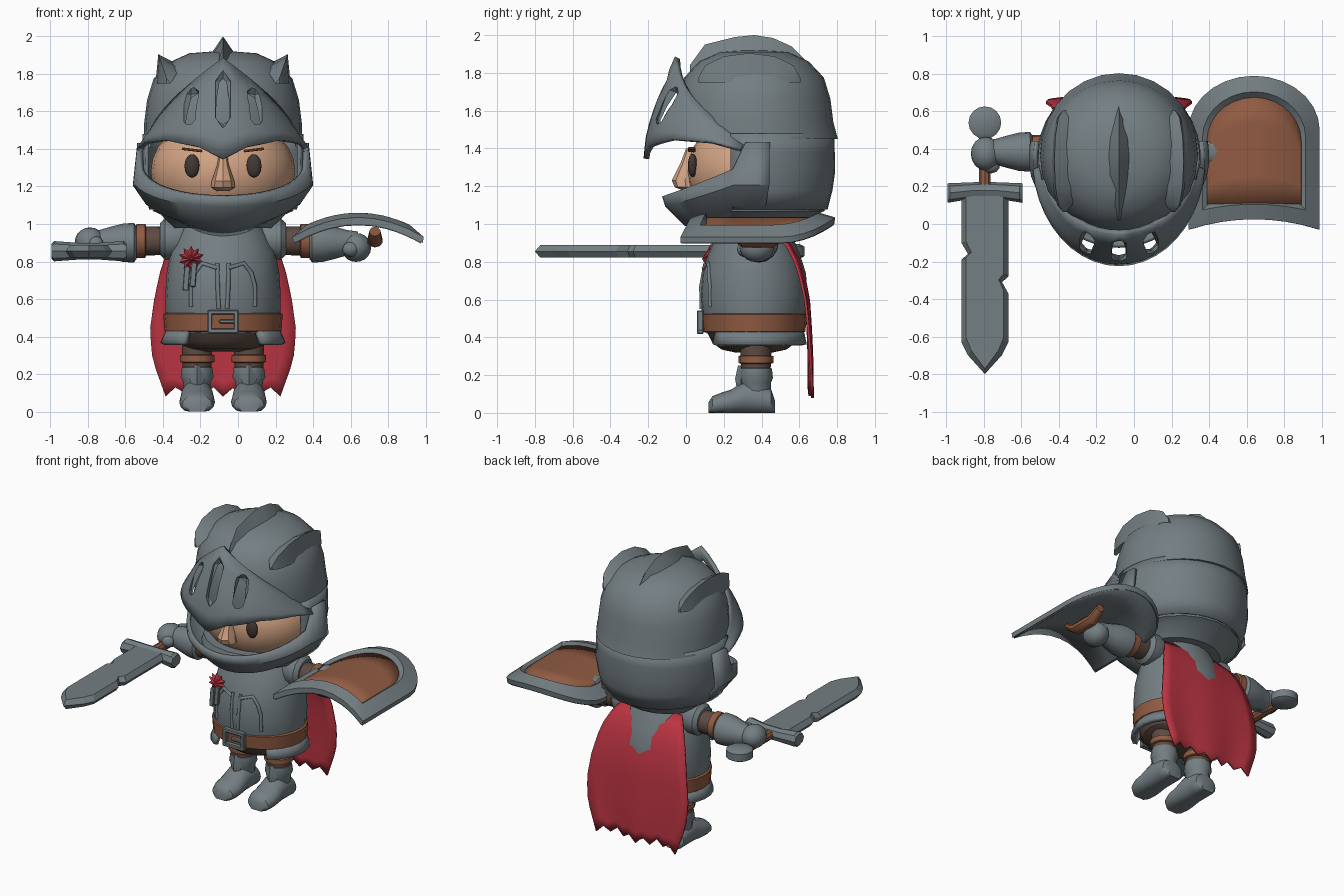
import bpy, bmesh
from math import sin, cos, pi, radians, sqrt
from mathutils import Vector

if "Cube" in bpy.data.objects:
    bpy.data.objects.remove(bpy.data.objects["Cube"])

CX, CY = -0.08, 0.36      # body axis


def mat(name, c):
    m = bpy.data.materials.new(name)
    m.diffuse_color = (*c, 1)
    m.use_nodes = True
    m.node_tree.nodes["Principled BSDF"].inputs["Base Color"].default_value = m.diffuse_color
    return m


STEEL = mat("steel grey", (0.175, 0.21, 0.225))
BROWN = mat("leather brown", (0.28, 0.105, 0.055))
DARK = mat("dark brown cloth", (0.11, 0.07, 0.055))
SKIN = mat("skin", (0.65, 0.37, 0.23))
RED = mat("cloth red", (0.5, 0.035, 0.055))
EYE = mat("eye brown", (0.055, 0.04, 0.037))


def finish(name, bm, m, angle=35):
    bmesh.ops.recalc_face_normals(bm, faces=bm.faces)
    me = bpy.data.meshes.new(name)
    bm.to_mesh(me)
    bm.free()
    ob = bpy.data.objects.new(name, me)
    bpy.context.collection.objects.link(ob)
    me.materials.append(m)
    bpy.ops.object.select_all(action='DESELECT')
    ob.select_set(True)
    bpy.context.view_layer.objects.active = ob
    if angle:
        bpy.ops.object.shade_smooth_by_angle(angle=radians(angle))
    return ob


def patch(name, nu, nv, fn, m, thick=0, wrap=False, wrap_v=False, caps=False, angle=35):
    """Grid surface from fn(u, v), optionally closed or thickened."""
    bm = bmesh.new()
    cu, cv = (nu if wrap else nu + 1), (nv if wrap_v else nv + 1)
    g = [[bm.verts.new(fn(i / nu, j / nv)) for i in range(cu)] for j in range(cv)]
    for j in range(nv):
        for i in range(nu):
            a, b = (i + 1) % cu, (j + 1) % cv
            bm.faces.new((g[j][i], g[j][a], g[b][a], g[b][i]))
    if caps:
        bm.faces.new(g[0])
        bm.faces.new(g[-1])
    ob = finish(name, bm, m, angle)
    if thick:
        s = ob.modifiers.new("thickness", 'SOLIDIFY')
        s.thickness, s.offset = thick, 0
    return ob


def loft(name, rings, m, c=(CX, CY), axis='Z', n=20, angle=35):
    """Capped solid of elliptical rings (position, ra, rb[, da, db])."""
    def fn(u, v):
        r = list(rings[round(v * (len(rings) - 1))]) + [0, 0]
        a, b = c[0] + r[1] * sin(2 * pi * u) + r[3], c[1] - r[2] * cos(2 * pi * u) + r[4]
        return {'Z': (a, b, r[0]), 'X': (r[0], a, b), 'Y': (a, r[0], b)}[axis]
    return patch(name, n, len(rings) - 1, fn, m, wrap=True, caps=True, angle=angle)


def ball(name, c, r, m, seg=16, rings=10):
    bm = bmesh.new()
    bmesh.ops.create_uvsphere(bm, u_segments=seg, v_segments=rings, radius=1)
    bmesh.ops.scale(bm, vec=r, verts=bm.verts)
    bmesh.ops.translate(bm, vec=c, verts=bm.verts)
    return finish(name, bm, m)


def box(name, c, s, m, bevel=0.01, roll=0):
    bm = bmesh.new()
    bmesh.ops.create_cube(bm, size=1)
    bmesh.ops.scale(bm, vec=s, verts=bm.verts)
    if bevel:
        bmesh.ops.bevel(bm, geom=bm.edges[:], offset=bevel, segments=1, affect='EDGES')
    ob = finish(name, bm, m)
    ob.location, ob.rotation_euler = c, (0, roll, 0)
    return ob


def lerp(t, table):
    """Piecewise linear lookup in ascending (key, value...) rows."""
    for p, q in zip(table, table[1:]):
        if t <= q[0]:
            k = max(0, (t - p[0]) / (q[0] - p[0]))
            return [x + (y - x) * k for x, y in zip(p[1:], q[1:])]
    return list(table[-1][1:])


def around(f, rx, ry, z):
    return (CX + rx * sin(f), CY - ry * cos(f), z)


# ---- helmet: dome, back shell, jaw guard, visor, crests
loft("helmet_dome", [(1.92, .05, .05), (1.91, .18, .18), (1.86, .29, .29), (1.775, .37, .37), (1.66, .405, .405),
     (1.54, .42, .42), (1.45, .422, .43, 0, .014)], STEEL, n=28, angle=50)
BACK = [(0, .385), (.15, .405), (.5, .425), (1, .42)]
patch("helmet_back", 20, 4, lambda u, v: around(radians(73 + 214 * u), lerp(v, BACK)[0],
      lerp(v, BACK)[0] - .005, 1.08 + .4 * v), STEEL, .02, angle=50)
loft("helmet_collar", [(1.12, .36, .36), (1.07, .375, .375), (1.05, .33, .33), (.98, .27, .24)], STEEL)

JAW = [(0, .16, .14, .93), (.33, .36, .36, 1.0), (.67, .45, .46, 1.1), (1, .445, .475, 1.15)]


def jaw(u, v):
    f = radians(-100 + 200 * u)
    t = abs(f) / radians(77)
    rx, ry, z = lerp(v, JAW)
    low, top = .11 * min(1, t) ** 2, (.14 * t * t if t < 1 else .28)
    return around(f, rx + .06 * min(1, t) ** 4 * (1 - v), ry, z + low + (top - low) * max(0, v * 3 - 2))


patch("jaw_guard", 26, 3, jaw, STEEL, .025)

VIS = [(0, .45, .57), (.28, .445, .555), (.6, .425, .50), (1, .40, .405)]


def visor_pt(u, v):
    f = radians(-83 + 166 * u)
    a = abs(f) / radians(83)
    rx, ry = lerp(v, VIS)
    zb = lerp(a, [(0, 1.345), (.2, 1.41), (.5, 1.445), (.8, 1.43), (1, 1.39)])[0]
    return around(f, rx, ry, zb + (1.88 - .46 * a - zb) * v)


visor = patch("visor", 20, 5, visor_pt, STEEL, .03)
for i, (x, y, z, h) in enumerate([(-.17, -.1, 1.625, .13), (0, -.145, 1.665, .165), (.17, -.1, 1.625, .13)]):
    bm = bmesh.new()
    bmesh.ops.create_cone(bm, cap_ends=True, segments=6, radius1=.045, radius2=.045, depth=h * 1.3)
    for sgn in (-1, 1):
        end = [v for v in bm.verts if v.co.z * sgn > 0]
        face = [f for f in bm.faces if all(v in end for v in f.verts)]
        tip = bmesh.ops.poke(bm, faces=face)['verts'][0]
        tip.co.z = sgn * h
    cut = finish("visor_slot_cutter", bm, STEEL, 0)
    cut.location = (CX + x, y, z)
    cut.rotation_euler = (-.33, 0, 0)
    cut.hide_render = True
    cut.hide_set(True)
    b = visor.modifiers.new("slot", 'BOOLEAN')
    b.object, b.operation, b.solver = cut, 'DIFFERENCE', 'EXACT'
# dark steel backing inside the slots is the dome itself

CREST = [(-.34, 1.84, 1.8), (-.26, 1.95, 1.82), (-.1, 1.99, 1.88), (0, 2.0, 1.89), (.1, 1.985, 1.88), (.2, 1.94, 1.84),
         (.34, 1.80, 1.74)]


def crest(u, v):
    y, top, low = CREST[round(v * 6)]
    w = .075 * (1 - (y / .36) ** 2)
    return (CX + (0, w, -w)[round(u * 3) % 3], CY + y, top if round(u * 3) % 3 == 0 else low)


patch("centre_crest", 3, 6, crest, STEEL, wrap=True, caps=True)
for s in (-1, 1):
    def side_crest(u, v, s=s):
        k = sin(pi * v)
        x, z = [(.30 + .045 * k, 1.775 + .13 * k), (.30 + .06 * k, 1.75 - .0 * k), (.28 - .06 * k, 1.75 + .09 * k)][round(u * 3) % 3]
        return (CX + s * x, .335 - .27 * cos(pi * v), z)
    patch("side_crest", 3, 6, side_crest, STEEL, wrap=True, caps=True)

# ---- head and face
ball("head", (CX, .36, 1.28), (.385, .355, .3), SKIN, 24, 14)
loft("nose", [(1.40, .02, .03, 0, .03), (1.32, .03, .045, 0, .015), (1.23, .06, .07, 0, -.005), (1.195, .065, .06, 0, 0),
     (1.175, .03, .03, 0, .02)], SKIN, c=(CX, 0), n=8)
for s in (-1, 1):
    ball("eye", (CX + s * .165, .035, 1.31), (.04, .025, .062), EYE)
    box("eyebrow", (CX + s * .165, .03, 1.395), (.11, .04, .014), BROWN, .004, roll=-s * .12)

# ---- torso, belt and skirt
TORSO = [(.42, .285, .25), (.5, .305, .272), (.62, .308, .285), (.74, .30, .275), (.85, .28, .24), (.94, .24, .2), (1.03, .18, .16)]
loft("torso", TORSO, STEEL, n=24, angle=50)
loft("belt", [(.425, .29, .255), (.43, .312, .272), (.52, .318, .28), (.53, .30, .265)], BROWN, n=24)
loft("pelvis", [(.43, .28, .25), (.37, .25, .22), (.335, .18, .17), (.32, .1, .1)], DARK)
patch("armour_skirt", 20, 2, lambda u, v: around(radians(38 + 284 * u), .292 + .03 * v, .25 + .015 * v,
      .43 - .07 * v), STEEL, .03)
bz = .075
for dz in (-.05, .05):
    box("buckle_bar", (CX, bz, .48 + dz), (.165, .035, .025), STEEL, .005)
for dx in (-.07, .07):
    box("buckle_side", (CX + dx, bz, .48), (.025, .035, .12), STEEL, .005)
box("buckle_prong", (CX + .025, bz, .48), (.09, .03, .02), STEEL, .005)


def front(x, z):
    rx, ry = lerp(z, TORSO)
    return Vector((CX + x, CY - ry * sqrt(max(0, 1 - (x / rx) ** 2)), z))


# chest trim following the torso surface
for s in (-1, 1):
    for pts in ([(.17, .56), (.17, .67), (.15, .74), (.11, .79), (.03, .765)], [(.03, .79), (.028, .67), (.022, .55)]):
        cu = bpy.data.curves.new("chest_trim", 'CURVE')
        cu.dimensions, cu.bevel_depth, cu.bevel_resolution, cu.use_fill_caps = '3D', .012, 1, True
        sp = cu.splines.new('POLY')
        sp.points.add(len(pts) - 1)
        for p, (x, z) in zip(sp.points, pts):
            p.co = (*front(s * x, z), 1)
        ob = bpy.data.objects.new("chest_trim", cu)
        cu.materials.append(STEEL)
        bpy.context.collection.objects.link(ob)
        bpy.ops.object.select_all(action='DESELECT')
        ob.select_set(True)
        bpy.context.view_layer.objects.active = ob
        bpy.ops.object.convert(target='MESH')

# rosette with two ribbon tails
bm = bmesh.new()
star = [bm.verts.new((-.25 + (.068, .045)[i % 2] * sin(pi * i / 10), .125, .815 + (.068, .045)[i % 2] * cos(pi * i / 10)))
        for i in range(20)]
for y in (.085, .16):
    tip = bm.verts.new((-.25, y, .815))
    for i in range(20):
        bm.faces.new((star[i], star[(i + 1) % 20], tip))
finish("rosette", bm, RED, 0)
for dx, z in ((-.025, .71), (.012, .73)):
    box("ribbon_tail", (-.25 + dx, .115, z), (.032, .03, .13), STEEL, .004, roll=.08)

# ---- legs and boots
for s in (-1, 1):
    c = (CX + s * .138, .37)
    loft("leg", [(.15, .075, .075), (.4, .085, .085)], DARK, c, n=14)
    loft("knee_strap", [(.26, .08, .08), (.265, .094, .092), (.3, .094, .092), (.305, .08, .08)], BROWN, c, n=14)
    loft("greave", [(.08, .075, .08), (.16, .076, .08), (.185, .09, .09), (.235, .083, .085), (.24, .07, .07)], STEEL, c, n=14)
    loft("shin_ridge", [(.12, .02, .02), (.18, .045, .03), (.25, .008, .015)], STEEL, (c[0], .29), n=4)
    FOOT = [(.12, .05, .035), (.14, .08, .05), (.19, .095, .06), (.24, .094, .068), (.31, .088, .09), (.4, .085, .085), (.45, .08, .07),
            (.47, .05, .04)]
    foot = loft("boot", [(y, w, h, 0, max(0, h - .012)) for y, w, h in FOOT], STEEL, (c[0], 0), 'Y', n=16)
    for v in foot.data.vertices:
        v.co.z = max(0, v.co.z)

# ---- arms
for s in (-1, 1):
    def arm(name, rings, m, z=.91):
        loft(name, [(CX + s * t, r, r) for t, r in rings], m, (.385, z), 'X', n=16)
    arm("pauldron", [(.2, .09), (.25, .108), (.31, .108), (.335, .085)], STEEL, .92)
    arm("sleeve", [(.3, .075), (.5, .08)], DARK)
    arm("arm_strap", [(.41, .08), (.415, .09), (.46, .09), (.465, .08)], BROWN)
    arm("gauntlet", [(.46, .085), (.475, .105), (.53, .103), (.6, .085), (.66, .068), (.72, .06)], STEEL, .9)
    hz = .905 if s < 0 else .875
    ball("fist", (CX + s * .71, .375, hz), (.08, .09, .077), STEEL)
    ball("thumb", (CX + s * .68, .31, hz - .01), (.045, .04, .04), STEEL, 10, 8)

# ---- sword
SX, SZ = -.795, .855
loft("sword_grip", [(.15, .033, .033), (.52, .033, .033)], BROWN, (SX, SZ), 'Y', n=10)
loft("pommel", [(SZ - .04, .06, .06), (SZ - .025, .087, .087), (SZ + .025, .087, .087), (SZ + .04, .06, .06)], STEEL, (SX, .54), n=16)
loft("crossguard", [(SX + x, .04 + .012 * abs(x) / .2, h, -.02 * abs(x) / .2, 0) for x, h in
     ((-.2, .04), (-.185, .054), (-.06, .045), (.06, .045), (.185, .054), (.2, .04))], STEEL, (.185, SZ), 'X', n=8)
EDGE = [(-.125, .15), (-.125, -.1), (-.09, -.16), (-.125, -.19), (-.125, -.63), (-.09, -.7), (0, -.8), (.09, -.7),
        (.125, -.63), (.125, -.37), (.092, -.31), (.125, -.28), (.125, .15)]
bm = bmesh.new()
rows = [[bm.verts.new((SX + x * k, .15 + (y - .15) * (.97 if k < 1 else 1), SZ + dz)) for x, y in EDGE]
        for k, dz in ((.8, -.033), (1, 0), (.8, .033))]
for a, b in zip(rows, rows[1:]):
    for i in range(len(EDGE)):
        j = (i + 1) % len(EDGE)
        bm.faces.new((a[i], a[j], b[j], b[i]))
bm.faces.new(rows[0])
bm.faces.new(rows[-1])
finish("sword_blade", bm, STEEL, 0)

# ---- shield: curved board, raised rim, leather panel
HX = .64


def board(x, y, lift):
    return (HX + x, y, 1.02 - .85 * x * x + lift)


def column(a, y0, sag, side, arch, lift):
    def fn(u, v):
        k = -cos(pi * u)
        yb = y0 + sag * (1 - k * k)
        return board(a * k, yb + (side + arch * sin(pi * u) - yb) * v, lift)
    return fn


def rim(u, v):
    a, y0, sag, side, arch, lift = [(.345, -.03, .055, .5, .285, -.02), (.35, -.03, .055, .5, .29, .015),
                                    (.275, .075, .03, .46, .245, .04), (.24, .11, .005, .44, .23, .004)][round(v * 4) % 4]
    i = round(u * 24)
    if i <= 14:
        t = pi * i / 14
        return board(a * cos(t), side + arch * sin(t), lift)
    k = -1 + 2 * (i - 15) / 8
    return board(a * k, y0 + sag * (1 - k * k), lift)


patch("shield_board", 14, 4, column(.34, -.025, .055, .5, .28, -.012), STEEL, .03)
patch("shield_rim", 24, 4, rim, STEEL, wrap=True, wrap_v=True)
patch("shield_panel", 14, 4, column(.25, .105, .005, .445, .23, .012), BROWN, .008)
loft("shield_handle", [(.22, .03, .025, 0, .05), (.3, .042, .035), (.46, .042, .035), (.54, .03, .025, 0, .05)],
     BROWN, (.73, .91), 'Y', n=10)

# ---- cape with ragged hem
CAPE = [(0, .22, .5), (.09, .28, .565), (.2, .325, .61), (.4, .365, .645), (.6, .39, .655), (.78, .375, .66), (1, .305, .66)]
HEM = [0, .05, .02, .06, .01, .05, .0, .045, .015, .06, .02, .05, 0]


def cape(u, v):
    w, y = lerp(v, CAPE)
    k = 2 * u - 1
    return (CX + w * k, y - .03 * k * k * (1 - v) + .01 * cos(6 * k) * v, .96 - .88 * v + HEM[round(u * 12)] * v ** 8)


patch("cape", 12, 12, cape, RED, .014)
